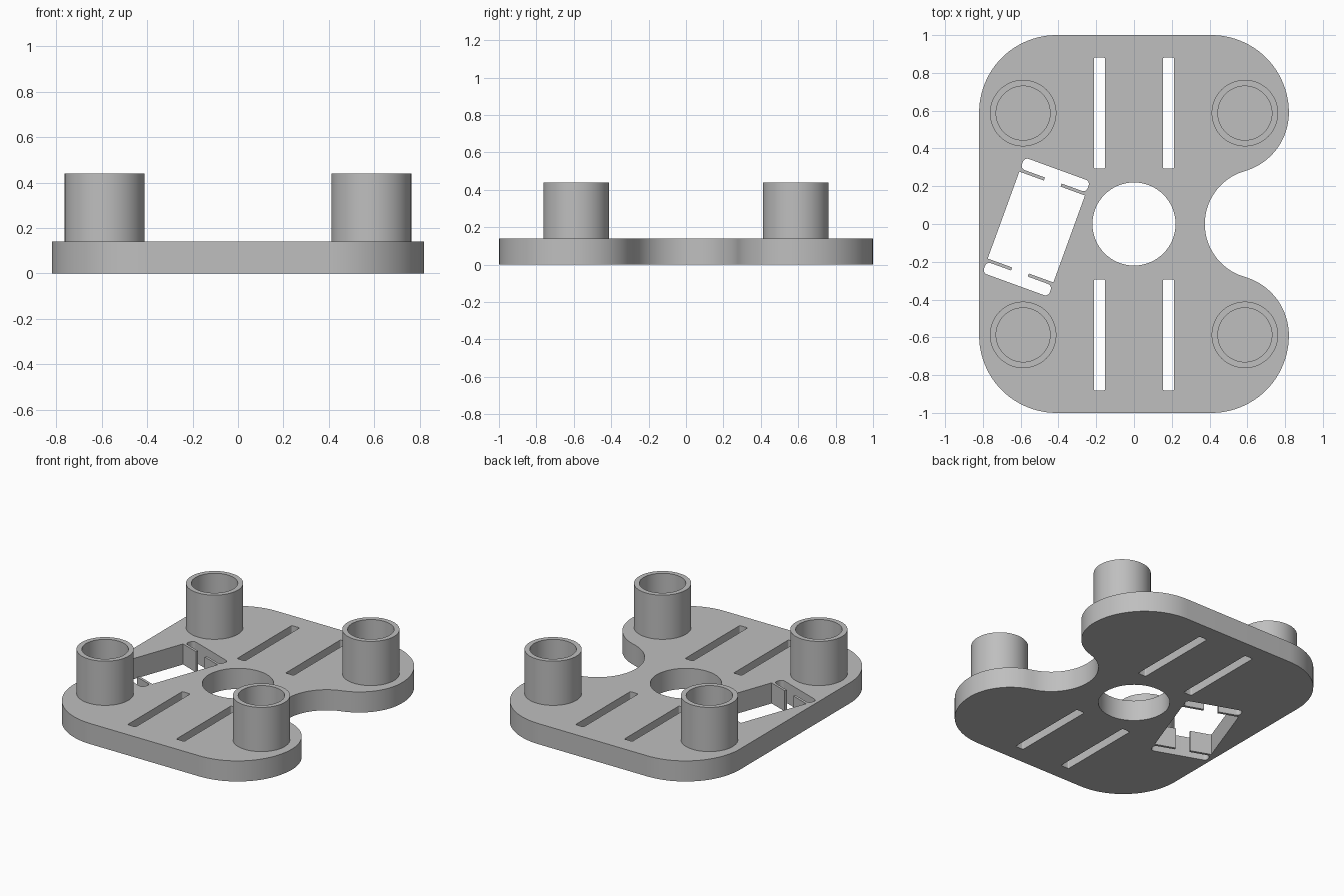
import bpy
import bmesh
from math import sin, cos, radians, atan2, degrees
from mathutils import Matrix, Vector

THICK = 0.14
POST = 0.59          # post centres sit at +-POST on both axes
TOP = 0.44

cube = bpy.data.objects.get("Cube")
if cube:
    bpy.data.objects.remove(cube, do_unlink=True)

grey = bpy.data.materials.new("plain grey")
grey.use_nodes = True
grey.diffuse_color = (0.52, 0.52, 0.52, 1)
grey.node_tree.nodes["Principled BSDF"].inputs["Base Color"].default_value = grey.diffuse_color


def arc(cx, cy, r, a0, a1, n=24):
    """Points along an arc, angles in degrees."""
    angles = [radians(a0 + (a1 - a0) * i / n) for i in range(n + 1)]
    return [(cx + r * cos(a), cy + r * sin(a)) for a in angles]


def rounded_rect(cx, cy, w, h, r):
    pts = []
    for i, (sx, sy) in enumerate([(1, 1), (-1, 1), (-1, -1), (1, -1)]):
        pts += arc(cx + sx * (w / 2 - r), cy + sy * (h / 2 - r), r, 90 * i, 90 * i + 90, 4)
    return pts


def mirrored_quarter(q):
    """Close a loop from the points of its first quadrant."""
    half = q + [(-x, y) for x, y in reversed(q)]
    return half + [(-x, -y) for x, y in half]


def add_mesh(name, bm):
    bmesh.ops.remove_doubles(bm, verts=bm.verts, dist=0.0002)
    bmesh.ops.recalc_face_normals(bm, faces=bm.faces)
    mesh = bpy.data.meshes.new(name)
    bm.to_mesh(mesh)
    bm.free()
    mesh.materials.append(grey)
    obj = bpy.data.objects.new(name, mesh)
    bpy.context.collection.objects.link(obj)
    bpy.ops.object.select_all(action='DESELECT')
    obj.select_set(True)
    bpy.context.view_layer.objects.active = obj
    bpy.ops.object.shade_smooth_by_angle(angle=radians(30))
    return obj


def extruded_plate(name, loops, z0, z1):
    """Fill an outline with holes and give it thickness."""
    curve = bpy.data.curves.new(name + " outline", 'CURVE')
    curve.dimensions = '2D'
    curve.fill_mode = 'BOTH'
    curve.extrude = (z1 - z0) / 2
    for loop in loops:
        spline = curve.splines.new('POLY')
        spline.points.add(len(loop) - 1)
        for p, (x, y) in zip(spline.points, loop):
            p.co = (x, y, 0, 1)
        spline.use_cyclic_u = True
    temp = bpy.data.objects.new(name + " outline", curve)
    bpy.context.collection.objects.link(temp)
    bpy.context.view_layer.update()
    filled = temp.evaluated_get(bpy.context.evaluated_depsgraph_get()).to_mesh()
    bm = bmesh.new()
    bm.from_mesh(filled)
    bpy.data.objects.remove(temp, do_unlink=True)
    bmesh.ops.translate(bm, verts=bm.verts, vec=(0, 0, (z0 + z1) / 2))
    return add_mesh(name, bm)


# Plate outline: big corners, and a round bay between two lobes on the left
lobe, bay = Vector((0.498, POST)), Vector((0.666, 0))
lobe_r, bay_r = 0.322, 0.291
turn = degrees(atan2(bay.y - lobe.y, bay.x - lobe.x))
upper = arc(bay.x, bay.y, bay_r, 180, 180 + turn, 20)[1:]
upper += arc(lobe.x, lobe.y, lobe_r, turn, 0)[1:]
upper += arc(0.41, POST, 0.41, 0, 90)[1:]
upper += arc(-0.41, POST, 0.41, 90, 180)
outline = [(bay.x - bay_r, 0)] + upper + [(x, -y) for x, y in reversed(upper)]

# Central hole and four long slots
holes = [arc(0, 0, 0.22, 0, 360, 64)[:-1]]
for sx in (-1, 1):
    for sy in (-1, 1):
        holes.append(rounded_rect(sx * 0.183, sy * 0.587, 0.06, 0.588, 0.008))

# Tilted motor opening with end slots behind thin tabs
quarter = [(0.185, 0.245), (0.047, 0.245), (0.047, 0.262)]
quarter += arc(0.161, 0.286, 0.024, -90, 0, 6)
quarter += arc(0.161, 0.301, 0.024, 0, 90, 6)
tilt = Matrix.Rotation(radians(-20), 2)
centre = Vector((-0.517, -0.016))
holes.append([tuple(tilt @ Vector(p) + centre) for p in mirrored_quarter(quarter)])

extruded_plate("base_plate", [outline] + holes, 0, THICK)


# Hollow posts at the four corners
def hollow_post(name, x, y, r_out=0.176, r_in=0.143):
    bm = bmesh.new()
    profile = [(r_out, THICK - 0.01), (r_out, TOP), (r_in, TOP), (r_in, THICK - 0.01)]
    verts = [bm.verts.new((x + r, y, z)) for r, z in profile]
    edges = [bm.edges.new(pair) for pair in zip(verts, verts[1:])]
    bmesh.ops.spin(bm, geom=verts + edges, cent=(x, y, 0), axis=(0, 0, 1),
                   angle=radians(360), steps=64)
    add_mesh(name, bm)


for side, sx in (("left", 1), ("right", -1)):
    for end, sy in (("front", -1), ("back", 1)):
        hollow_post(f"{end}_{side}_post", sx * 0.587, sy * 0.587)
